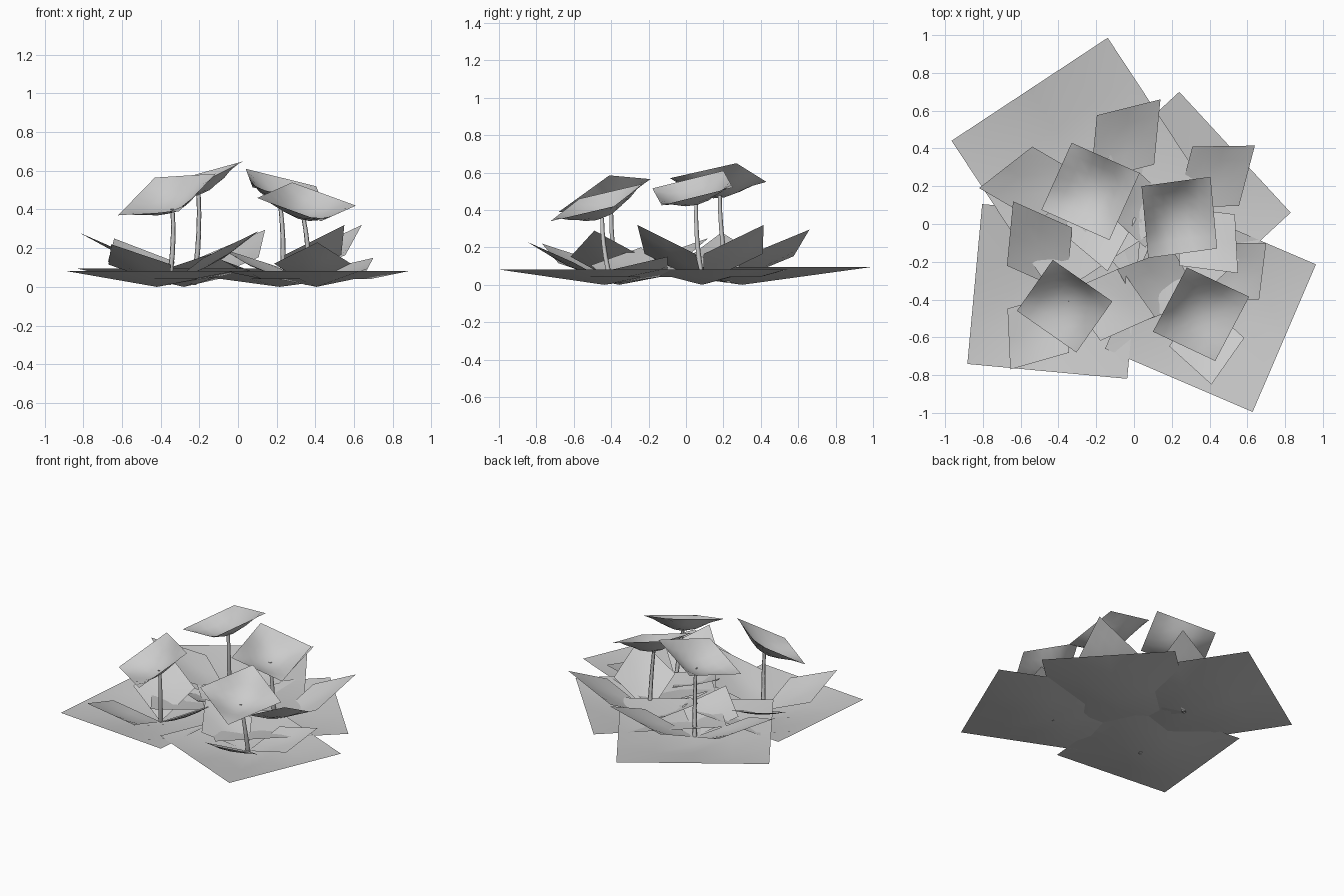
import bpy
import bmesh
import math
from mathutils import Vector, Matrix

if "Cube" in bpy.data.objects:
    bpy.data.objects.remove(bpy.data.objects["Cube"])

mat = bpy.data.materials.new("pale_grey")
mat.diffuse_color = (0.6, 0.6, 0.6, 1)
mat.use_nodes = True
mat.node_tree.nodes["Principled BSDF"].inputs["Base Color"].default_value = mat.diffuse_color


def finish(name, bm):
    me = bpy.data.meshes.new(name)
    bm.to_mesh(me)
    bm.free()
    me.materials.append(mat)
    for p in me.polygons:
        p.use_smooth = True
    ob = bpy.data.objects.new(name, me)
    bpy.context.collection.objects.link(ob)
    return ob


def normal_of(c):
    n = (c[2] - c[0]).cross(c[3] - c[1]).normalized()
    return n if n.z > 0 else -n


def sheet(name, c, sag, n=4, bowl=True):
    """Four-cornered sheet whose middle sinks by sag: a round bowl or a shallow pyramid."""
    nor = normal_of(c)
    bm = bmesh.new()
    rows = []
    for j in range(n + 1):
        row = []
        for i in range(n + 1):
            s, t = i / n, j / n
            u, v = 2 * s - 1, 2 * t - 1
            p = c[0].lerp(c[1], s).lerp(c[3].lerp(c[2], s), t)
            d = (1 - u * u) * (1 - v * v) if bowl else 1 - max(abs(u), abs(v))
            row.append(bm.verts.new(p - nor * sag * d))
        rows.append(row)
    for j in range(n):
        for i in range(n):
            bm.faces.new((rows[j][i], rows[j][i + 1], rows[j + 1][i + 1], rows[j + 1][i]))
    bmesh.ops.recalc_face_normals(bm, faces=bm.faces)
    if sum(f.normal.z for f in bm.faces) < 0:
        bmesh.ops.reverse_faces(bm, faces=bm.faces)
    return finish(name, bm)


def ground_leaf(name, x, y, size, degrees):
    """Square ground sheet, resting on its middle with a raised rim."""
    rim = 0.095 * size
    turn = Matrix.Rotation(math.radians(degrees), 3, 'Z')
    corners = [turn @ Vector((size / 2 * a, size / 2 * b, 0)) + Vector((x, y, rim))
               for a, b in ((-1, -1), (1, -1), (1, 1), (-1, 1))]
    sheet(name, corners, rim, bowl=False)


def tilted_leaf(name, root, tip, half_width=0.2):
    """Diamond leaf rising from the root to its tip."""
    d = tip - root
    across = Vector((-d.y, d.x, 0)).normalized() * half_width
    mid = (root + tip) / 2
    sheet(name, [root, mid - across, tip, mid + across], 0.02)


def stem(name, base, top, radius=0.014, steps=5, sides=5):
    """Slightly bowed tube from the ground sheet to the underside of the cap."""
    bend = Vector((0.012, -0.012, 0))
    bm = bmesh.new()
    rings = []
    for k in range(steps + 1):
        t = k / steps
        mid = base.lerp(top, t) + bend * 4 * t * (1 - t)
        ring = bmesh.ops.create_circle(bm, segments=sides, radius=radius * (1.1 - 0.3 * t))["verts"]
        bmesh.ops.translate(bm, vec=mid, verts=ring)
        rings.append(ring)
    for a, b in zip(rings, rings[1:]):
        for i in range(sides):
            j = (i + 1) % sides
            bm.faces.new((a[i], a[j], b[j], b[i]))
    bmesh.ops.recalc_face_normals(bm, faces=bm.faces)
    return finish(name, bm)


def plant(side, root, ground, cap, tips):
    root = Vector((*root, 0.01))
    ground_leaf(side + "_ground_leaf", *ground)
    # Leaves spreading from the root
    for i, tip in enumerate(tips):
        tilted_leaf(f"{side}_leaf_{i + 1}", root, Vector(tip))
    # Cupped cap: three corners, the fourth completes the parallelogram
    c = [Vector(p) for p in cap]
    c.append(c[0] + c[2] - c[1])
    sheet(side + "_cap", c, 0.09, n=6)
    # Stem meets the bottom of the cup
    stem(side + "_stem", root, (c[0] + c[2]) / 2 - normal_of(c) * 0.088)


# Root, ground sheet (x, y, size, turn), cap corners, leaf tips
plant("back_left", (-0.23, 0.23), (-0.28, 0.3, 0.99, 33.4),
      [(-0.33, 0.43, 0.55), (0.03, 0.27, 0.65), (-0.13, -0.085, 0.57)],
      [(0.14, 0.66, 0.295), (-0.82, 0.19, 0.28), (-0.14, -0.25, 0.17)])
plant("back_right", (0.225, 0.09), (0.215, 0.085, 0.87, -47.3),
      [(0.04, 0.2, 0.61), (0.405, 0.25, 0.52), (0.44, -0.13, 0.425)],
      [(0.64, 0.415, 0.32), (0.55, -0.26, 0.32), (-0.14, 0.06, 0.16)])
plant("front_left", (-0.36, -0.36), (-0.42, -0.357, 0.85, -5.3),
      [(-0.62, -0.46, 0.37), (-0.43, -0.19, 0.565), (-0.115, -0.41, 0.585)],
      [(-0.655, -0.77, 0.22), (-0.64, 0.12, 0.25), (0.11, -0.49, 0.29)])
plant("front_right", (0.36, -0.4), (0.405, -0.437, 0.85, 66.8),
      [(0.1, -0.57, 0.46), (0.28, -0.23, 0.54), (0.61, -0.385, 0.42)],
      [(0.7, -0.1, 0.15), (0.41, -0.85, 0.23), (-0.09, -0.24, 0.2)])
